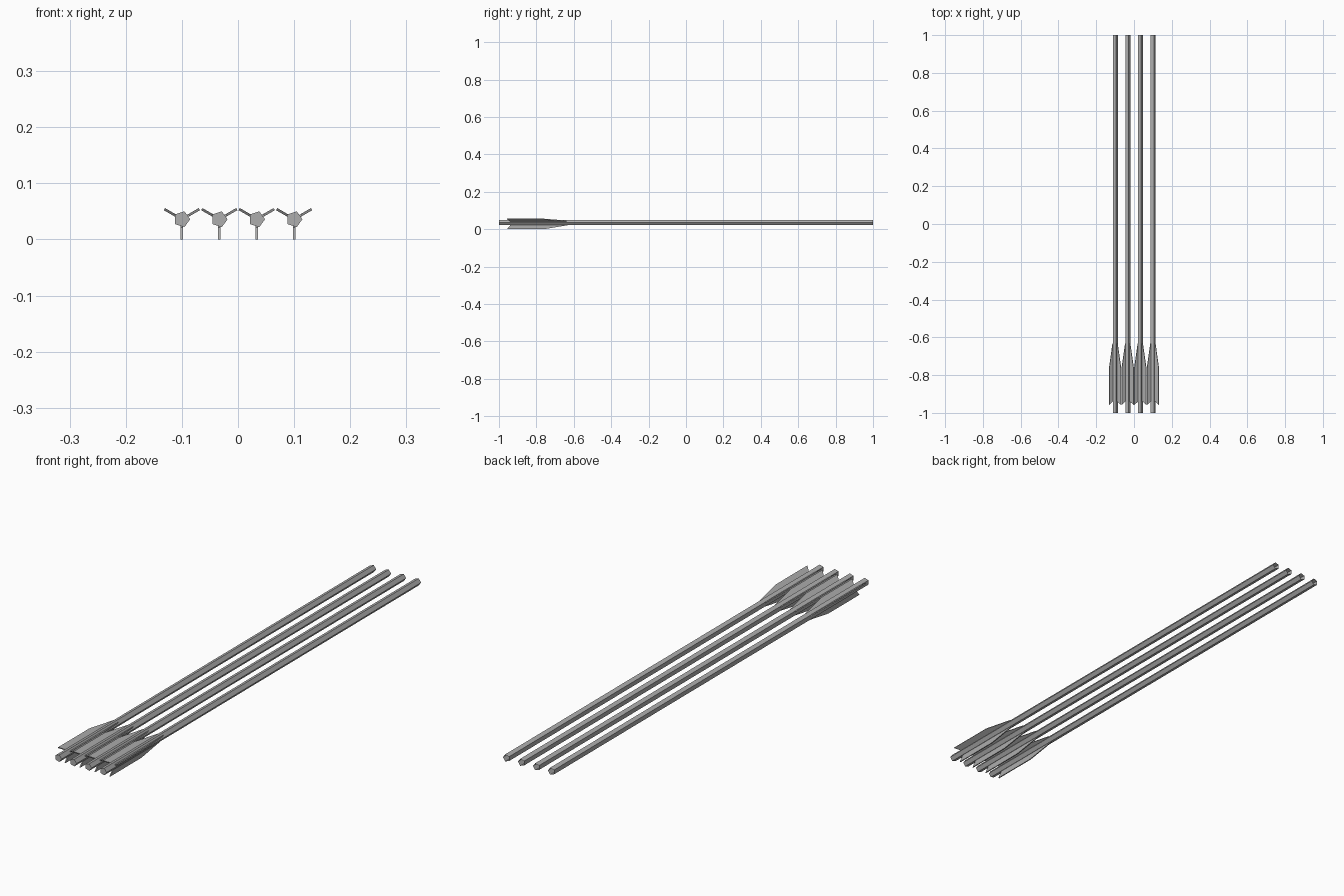
import bpy, bmesh, math
from mathutils import Matrix, Vector

if "Cube" in bpy.data.objects:
    bpy.data.objects.remove(bpy.data.objects["Cube"], do_unlink=True)

SPACING = 0.0667
AXIS_Z = 0.036
SHAFT_R = 0.0148
FIN_R = 0.036
FIN_HALF = 0.0022

grey = bpy.data.materials.new("plain grey")
grey.use_nodes = True
colour = (0.42, 0.42, 0.42, 1)
grey.diffuse_color = colour
grey.node_tree.nodes["Principled BSDF"].inputs["Base Color"].default_value = colour


def finish(bm, name, x):
    bmesh.ops.recalc_face_normals(bm, faces=bm.faces[:])
    mesh = bpy.data.meshes.new(name)
    bm.to_mesh(mesh)
    bm.free()
    mesh.materials.append(grey)
    obj = bpy.data.objects.new(name, mesh)
    obj.location = (x, 0, AXIS_Z)
    bpy.context.collection.objects.link(obj)


def shaft(name, x):
    # Five-sided tube along y, closed at the nock and open at the far end
    bm = bmesh.new()
    rings = []
    for y in (-1, 1):
        rings.append([bm.verts.new((SHAFT_R * math.cos(a), y, SHAFT_R * math.sin(a)))
                      for a in (math.tau * i / 5 for i in range(5))])
    near, far = rings
    for i in range(5):
        j = (i + 1) % 5
        bm.faces.new((near[i], near[j], far[j], far[i]))
    bm.faces.new(near)
    finish(bm, name, x)


def fin(name, x, angle):
    # Flat vane outline as (y, distance from the axis), extruded to thickness
    outline = [(-0.94, 0.005), (-0.94, 0.015), (-0.957, FIN_R),
               (-0.76, FIN_R), (-0.632, 0.015), (-0.632, 0.005)]
    bm = bmesh.new()
    face = bm.faces.new([bm.verts.new((r, y, -FIN_HALF)) for y, r in outline])
    extruded = bmesh.ops.extrude_face_region(bm, geom=[face])
    top = [v for v in extruded["geom"] if isinstance(v, bmesh.types.BMVert)]
    bmesh.ops.translate(bm, verts=top, vec=Vector((0, 0, 2 * FIN_HALF)))
    # Turn about the shaft so the vane points outward at the angle
    bm.transform(Matrix.Rotation(-angle, 4, "Y"))
    finish(bm, name, x)


# Row of four arrows, each with three vanes
for n in range(4):
    x = (n - 1.5) * SPACING
    shaft(f"arrow_shaft_{n + 1}", x)
    for side, degrees in (("left", 30), ("right", 150), ("bottom", 270)):
        fin(f"{side}_vane_{n + 1}", x, math.radians(degrees))
